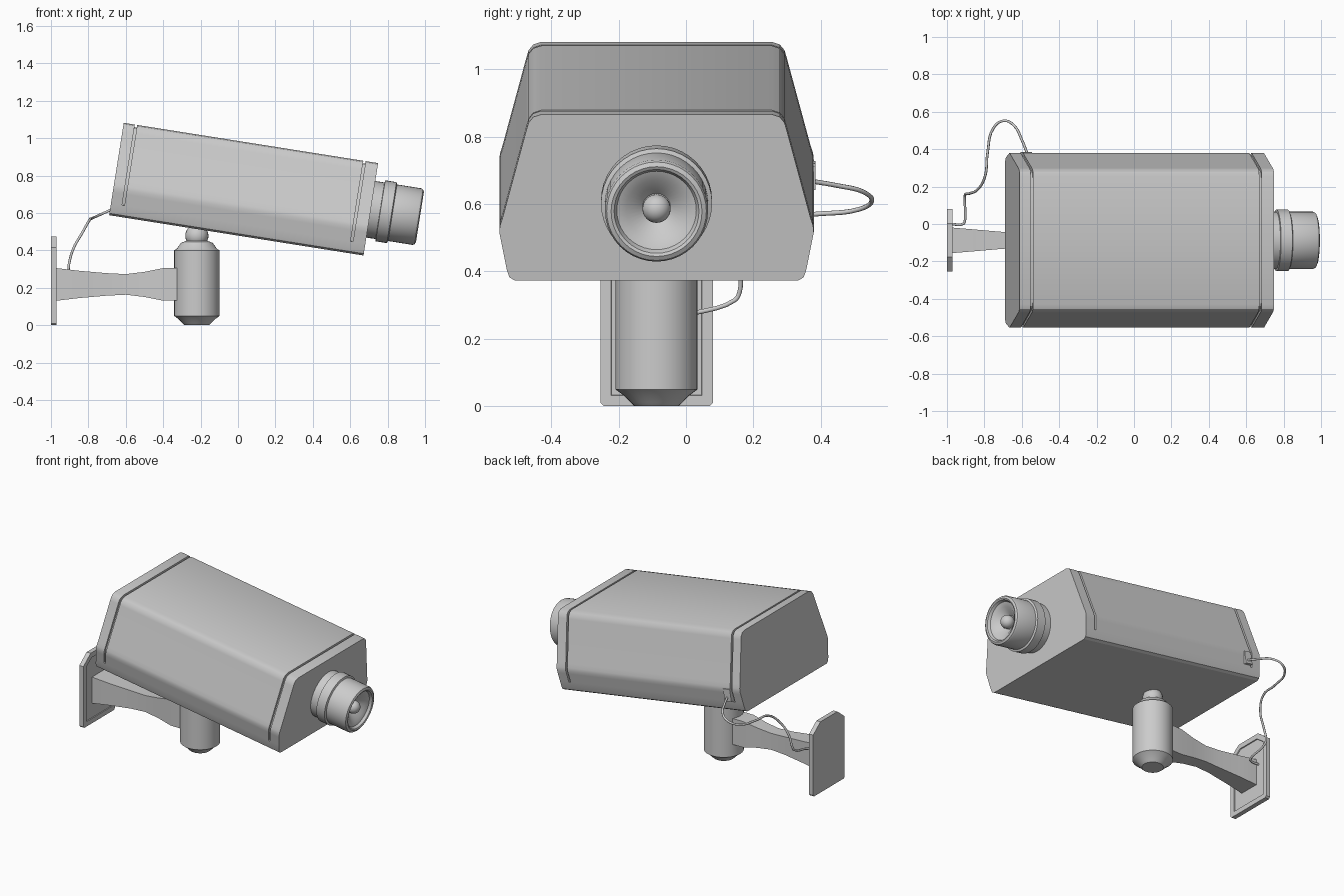
import bpy, bmesh, math
from mathutils import Vector

if "Cube" in bpy.data.objects:
    bpy.data.objects.remove(bpy.data.objects["Cube"])

TILT = math.radians(9)
CY = -0.0875                       # shared centre line in y
AXIS = Vector((math.cos(TILT), 0, -math.sin(TILT)))
REAR = Vector((-0.65, CY, 0.835))  # rear end of the housing axis
LENGTH = 1.377


def finish(name, bm, loc=(0, 0, 0), rot=(0, 0, 0)):
    bmesh.ops.recalc_face_normals(bm, faces=bm.faces)
    me = bpy.data.meshes.new(name)
    bm.to_mesh(me)
    bm.free()
    ob = bpy.data.objects.new(name, me)
    ob.location, ob.rotation_euler = loc, rot
    bpy.context.collection.objects.link(ob)
    return ob


def loft(name, rings, loc=(0, 0, 0), rot=(0, 0, 0)):
    """Skin a list of equal-length rings and cap both ends."""
    bm = bmesh.new()
    vs = [[bm.verts.new(p) for p in r] for r in rings]
    n = len(vs[0])
    for a, b in zip(vs, vs[1:]):
        for i in range(n):
            j = (i + 1) % n
            bm.faces.new((a[i], a[j], b[j], b[i]))
    bm.faces.new(vs[0])
    bm.faces.new(vs[-1])
    return finish(name, bm, loc, rot)


def lathe(name, profile, loc, rot=(0, 0, 0), n=32):
    rings = [[(r * math.cos(k * math.tau / n), r * math.sin(k * math.tau / n), z)
              for k in range(n)] for r, z in profile]
    return loft(name, rings, loc, rot)


def ball(name, radius, loc):
    bm = bmesh.new()
    bmesh.ops.create_uvsphere(bm, u_segments=24, v_segments=16, radius=radius)
    return finish(name, bm, loc)


# Housing: half cross-section (y, z), mirrored; grooves near both ends
half = [(.42, -.25), (.437, -.24), (.444, -.22), (.451, -.186), (.4512, -.185),
        (.463, -.125), (.467, -.105), (.465, -.085), (.457, -.06),
        (.386, .205), (.38, .225), (.366, .242), (.342, .25)]


def section(x, depth=0.0):
    pts = []
    for i, (y, z) in enumerate(half):
        if i >= 4:
            y -= depth
            if z > .2:
                z -= depth
        pts.append((y, z))
    return [(x, y, z) for y, z in pts] + [(x, -y, z) for y, z in reversed(pts)]


rings = [section(0)]
for a, b in ((.06, .073), (LENGTH - .08, LENGTH - .067)):
    rings += [section(a), section(a, .014), section(b, .014), section(b)]
rings.append(section(LENGTH))
loft("camera_housing", rings, REAR, (0, TILT, 0))

# Lens barrel with stepped ring and recessed conical front
front = REAR + AXIS * LENGTH
lathe("lens_barrel",
      [(.153, -.02), (.153, .05), (.165, .052), (.165, .113), (.153, .118),
       (.153, .25), (.148, .26), (.135, .266), (.126, .262), (.118, .245),
       (.09, .235), (.042, .19)],
      front, (0, math.pi / 2 + TILT, 0), 40)
ball("lens_glass", .042, front + AXIS * .212)

# Upright post and swivel ball
lathe("post", [(.065, 0), (.078, .012), (.095, .03), (.122, .05), (.122, .4),
               (.108, .408), (.085, .44), (.06, .45)], (-.22, CY, 0))
ball("swivel_ball", .062, (-.22, CY, .478))

# Waisted arm: x, half width, half height
arm = [(-.99, .068, .088), (-.97, .068, .087), (-.85, .058, .073), (-.7, .045, .06),
       (-.6, .043, .055), (-.5, .048, .067), (-.4, .058, .087), (-.28, .06, .087)]
loft("arm", [[(x, CY + a * w, .218 + b * h) for a, b in ((-1, -1), (1, -1), (1, 1), (-1, 1))]
             for x, w, h in arm])

# Wall plate: clipped top corners, shallow recessed panel
side = [(.157, 0), (.167, .01), (.167, .415), (.09, .475)]
outline = side + [(-y, z) for y, z in reversed(side)]
plate = loft("wall_plate", [[(x, CY + y, z) for y, z in outline] for x in (-1, -.97)])
bm = bmesh.new()
bm.from_mesh(plate.data)
face = max(bm.faces, key=lambda f: f.calc_center_median().x)
bmesh.ops.inset_region(bm, faces=[face], thickness=.035)
bmesh.ops.inset_region(bm, faces=[face], thickness=.002, depth=-.006)
bm.to_mesh(plate.data)
bm.free()

# Cable socket on the housing side
bm = bmesh.new()
bmesh.ops.create_cube(bm, size=1)
bmesh.ops.scale(bm, vec=(.05, .025, .08), verts=bm.verts)
finish("cable_socket", bm, (-.575, .372, .685), (0, TILT, 0))

# Smooth shading with sharp edges kept
for ob in bpy.context.collection.objects:
    ob.select_set(True)
bpy.context.view_layer.objects.active = plate
bpy.ops.object.shade_smooth_by_angle(angle=math.radians(30))

# Cable looping from the wall plate to the socket
path = [(-.98, 0, .262), (-.915, 0, .268), (-.905, .012, .273), (-.905, .145, .315),
        (-.902, .158, .335), (-.88, .163, .41), (-.835, .185, .49), (-.795, .26, .56),
        (-.783, .38, .57), (-.75, .515, .585), (-.695, .552, .61), (-.64, .525, .637),
        (-.6, .45, .655), (-.57, .375, .668)]
cu = bpy.data.curves.new("cable", 'CURVE')
cu.dimensions = '3D'
cu.bevel_depth, cu.bevel_resolution, cu.resolution_u = .007, 2, 5
cu.use_fill_caps = True
sp = cu.splines.new('BEZIER')
sp.bezier_points.add(len(path) - 1)
for bp, co in zip(sp.bezier_points, path):
    bp.co = co
    bp.handle_left_type = bp.handle_right_type = 'AUTO'
bpy.context.collection.objects.link(bpy.data.objects.new("cable", cu))
